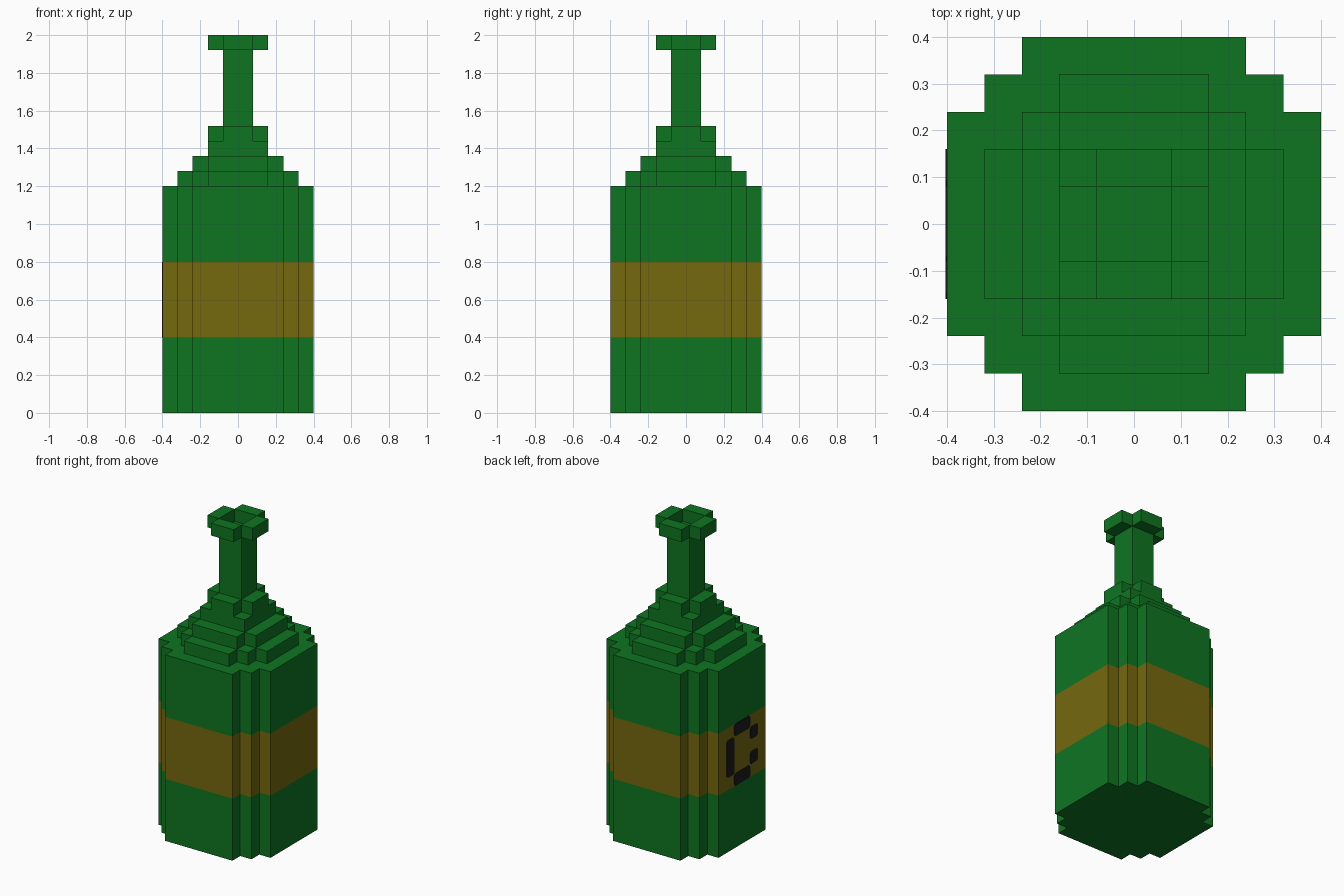
import bpy, bmesh, math

cube = bpy.data.objects.get("Cube")
if cube:
    bpy.data.objects.remove(cube, do_unlink=True)

U = 0.08  # block size


def material(name, rgb):
    m = bpy.data.materials.new(name)
    m.use_nodes = True
    m.diffuse_color = (*rgb, 1)
    m.node_tree.nodes["Principled BSDF"].inputs["Base Color"].default_value = (*rgb, 1)
    return m


GREEN = material("bottle green", (0.0044, 0.178, 0.0152))
BROWN = material("label brown", (0.178, 0.138, 0.004))
BLACK = material("mark black", (0.011, 0.011, 0.012))


def finish(name, bm, mats):
    bmesh.ops.recalc_face_normals(bm, faces=bm.faces)
    me = bpy.data.meshes.new(name)
    bm.to_mesh(me)
    bm.free()
    for m in mats:
        me.materials.append(m)
    ob = bpy.data.objects.new(name, me)
    bpy.context.collection.objects.link(ob)
    return ob


def stepped_outline(steps):
    """Closed outline of stacked rectangles (half x, half y), widest x first."""
    quad = []
    for i, (hx, hy) in enumerate(steps):
        if i:
            quad.append((hx, steps[i - 1][1]))
        quad.append((hx, hy))
    pts = quad + [(-x, y) for x, y in reversed(quad)]
    return pts + [(-x, -y) for x, y in pts]


def prism(name, steps, levels, mats=(GREEN,), slots=(0,)):
    """Stepped outline raised through levels, one material slot per band."""
    bm = bmesh.new()
    outline = stepped_outline(steps)
    rings = [[bm.verts.new((x * U, y * U, z * U)) for x, y in outline] for z in levels]
    n = len(outline)
    for lo, hi, slot in zip(rings, rings[1:], slots):
        for i in range(n):
            j = (i + 1) % n
            bm.faces.new((lo[i], lo[j], hi[j], hi[i])).material_index = slot
    bm.faces.new(rings[0][::-1])
    bm.faces.new(rings[-1])
    return finish(name, bm, mats)


def box(name, lo, hi, mat):
    bm = bmesh.new()
    bmesh.ops.create_cube(bm, size=1)
    for v in bm.verts:
        v.co = [(a + b) / 2 + c * (b - a) for a, b, c in zip(lo, hi, v.co)]
    return finish(name, bm, [mat])


# Body with the label band
prism("body", [(5, 3), (4, 4), (3, 5)], [0, 5, 10, 15], (GREEN, BROWN), (0, 1, 0))

# Shoulder steps, neck base and neck
prism("lower_shoulder", [(4, 2), (3, 3), (2, 4)], [15, 16])
prism("upper_shoulder", [(3, 2), (2, 3)], [16, 17])
prism("neck_base", [(2, 2)], [17, 18])
prism("neck_collar", [(2, 1), (1, 2)], [18, 19])
prism("neck", [(1, 1)], [19, 24])

# Rim: four blocks around the open mouth
for i in range(4):
    arm = box(f"rim_{i + 1}", (U, -U, 24 * U), (2 * U, U, 25 * U), GREEN)
    arm.rotation_euler.z = i * math.pi / 2

# Label marks on the -x side, as (y min, y max, z min, z max) in blocks
MARKS = {
    "mark_long_bar": (1, 2, 6, 9),
    "mark_top_bar": (-1, 1, 9, 10),
    "mark_bottom_bar": (-1, 1, 5, 6),
    "mark_upper_dot": (-2, -1, 8, 9),
    "mark_lower_dot": (-2, -1, 6, 7),
}
for name, (y0, y1, z0, z1) in MARKS.items():
    plate = box(name, (-5 * U - 0.003, y0 * U, z0 * U), (-5 * U + 0.002, y1 * U, z1 * U), BLACK)
    # Clip the plate corners
    bm = bmesh.new()
    bm.from_mesh(plate.data)
    edges = [e for e in bm.edges if abs(e.verts[0].co.x - e.verts[1].co.x) > 0.001]
    bmesh.ops.bevel(bm, geom=edges, offset=0.012, segments=1, affect='EDGES')
    bm.to_mesh(plate.data)
    bm.free()
